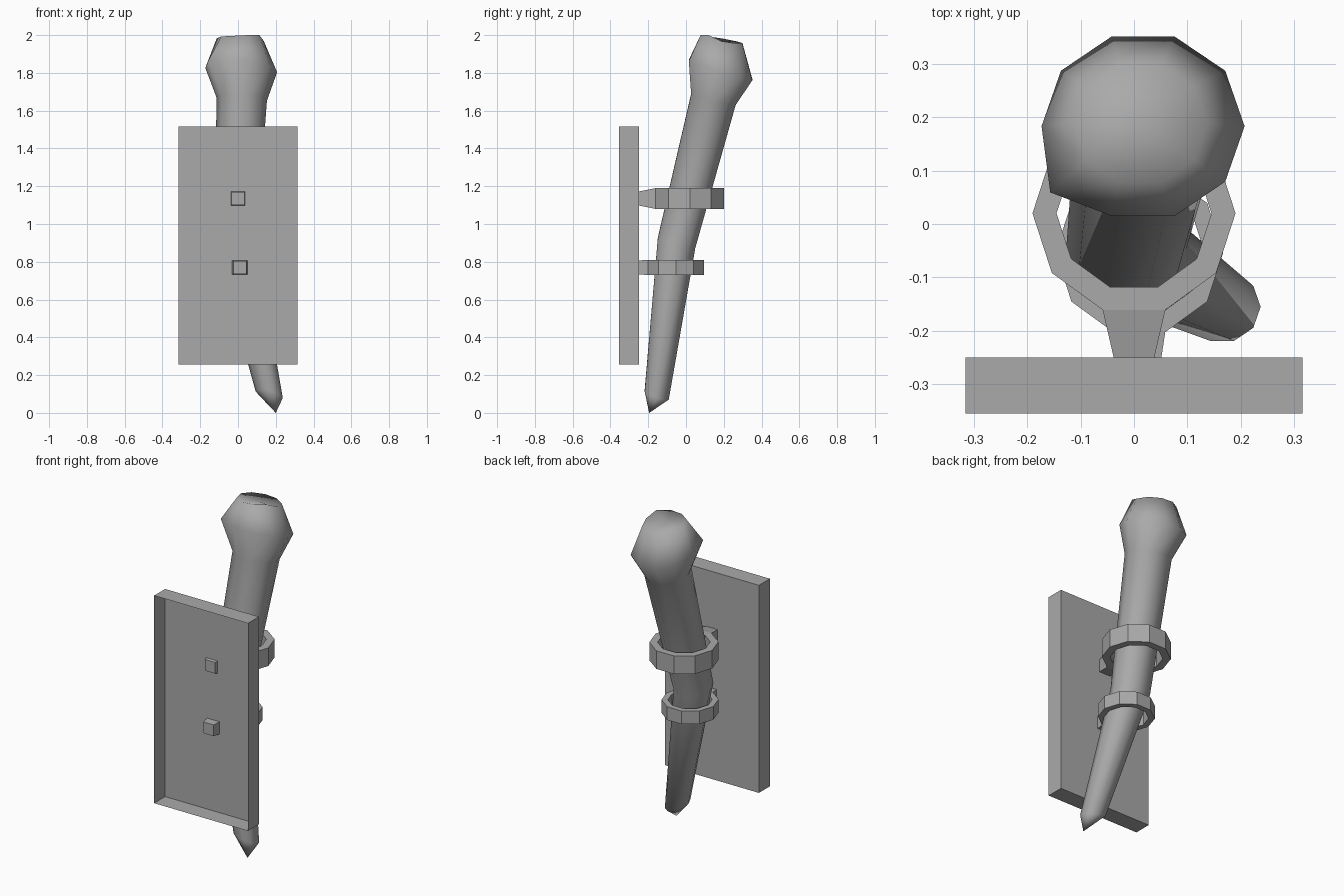
import bpy, bmesh
from math import cos, sin, tau
from mathutils import Vector

if "Cube" in bpy.data.objects:
    bpy.data.objects.remove(bpy.data.objects["Cube"])

SIDES = 10
grey = bpy.data.materials.new("plain_grey")
grey.use_nodes = True
colour = (0.4, 0.4, 0.4, 1)
grey.diffuse_color = colour
for node in grey.node_tree.nodes:
    if node.type == 'BSDF_PRINCIPLED':
        node.inputs["Base Color"].default_value = colour


def finish(bm, name, smooth=False):
    bmesh.ops.recalc_face_normals(bm, faces=bm.faces[:])
    for f in bm.faces:
        f.smooth = smooth
    mesh = bpy.data.meshes.new(name)
    bm.to_mesh(mesh)
    bm.free()
    mesh.materials.append(grey)
    obj = bpy.data.objects.new(name, mesh)
    bpy.context.collection.objects.link(obj)
    return obj


def bridge(bm, a, b):
    """Join two loops of verts with quads."""
    return [bm.faces.new((a[i], a[(i + 1) % SIDES], b[(i + 1) % SIDES], b[i]))
            for i in range(SIDES)]


# Wall plate: shallow tray, open at the front
bm = bmesh.new()
bmesh.ops.create_cube(bm, size=1)
for v in bm.verts:
    v.co = Vector((v.co.x * 0.63, v.co.y * 0.105 - 0.302, v.co.z * 1.26 + 0.885))
front = min(bm.faces, key=lambda f: f.calc_center_median().y)
bmesh.ops.delete(bm, geom=[front], context='FACES_ONLY')
finish(bm, "wall_plate")


# Clamp: ten-sided ring with a tapered stub passing through the plate
def clamp(name, centre, outer, inner, height, stub_end):
    bm = bmesh.new()

    def loop(r, z):
        return [bm.verts.new(Vector(centre) + Vector(
            (r * cos(tau * i / SIDES), r * sin(tau * i / SIDES), z)))
            for i in range(SIDES)]

    h = height / 2
    ob, ot, ib, it = loop(outer, -h), loop(outer, h), loop(inner, -h), loop(inner, h)
    wall = bridge(bm, ob, ot)
    bridge(bm, ot, it)
    bridge(bm, it, ib)
    bridge(bm, ib, ob)
    face = min(wall, key=lambda f: f.calc_center_median().y)
    end = bmesh.ops.extrude_discrete_faces(bm, faces=[face])["faces"][0]
    for v in end.verts:
        v.co.y = stub_end
        v.co.x = centre[0] + (0.034 if v.co.x > centre[0] else -0.034)
        v.co.z = centre[2] + (0.034 if v.co.z > centre[2] else -0.034)
    finish(bm, name)


clamp("upper_clamp", (0, 0.02, 1.135), 0.19, 0.145, 0.11, -0.267)
clamp("lower_clamp", (0.01, -0.053, 0.77), 0.157, 0.122, 0.08, -0.297)

# Torch: bent tapering shaft with a bulging head, as (x, y, z, radius, tilt)
rings = [(0.165, -0.155, 0.097, 0.072, 0.33),
         (-0.015, -0.05, 0.9, 0.112, 0.26),
         (0.02, 0.145, 1.66, 0.133, 0.24),
         (0.017, 0.183, 1.815, 0.19, 0.3),
         (0.012, 0.188, 1.975, 0.125, 0.17)]
bm = bmesh.new()
loops = []
for x, y, z, r, tilt in rings:
    loop = []
    for i in range(SIDES):
        dx, dy = r * cos(tau * i / SIDES), r * sin(tau * i / SIDES) * 0.93
        lean = 0.25 if z < 0.5 else 0.06
        loop.append(bm.verts.new((x + dx, y + dy, z - tilt * dy - lean * dx)))
    loops.append(loop)
for a, b in zip(loops, loops[1:]):
    bridge(bm, a, b)

# Pointed foot and shallow dished top
tip = bm.verts.new((0.2, -0.195, 0))
crown = bm.verts.new((0.0, 0.19, 1.965))
for i in range(SIDES):
    j = (i + 1) % SIDES
    bm.faces.new((loops[0][j], loops[0][i], tip))
    bm.faces.new((loops[-1][i], loops[-1][j], crown))

# Uneven rim and one swollen corner on the head
for i in (8, 9):
    loops[-1][i].co.z = 2.0
loops[-2][6].co += Vector((-0.02, -0.02, 0.01))
finish(bm, "torch", smooth=True)
